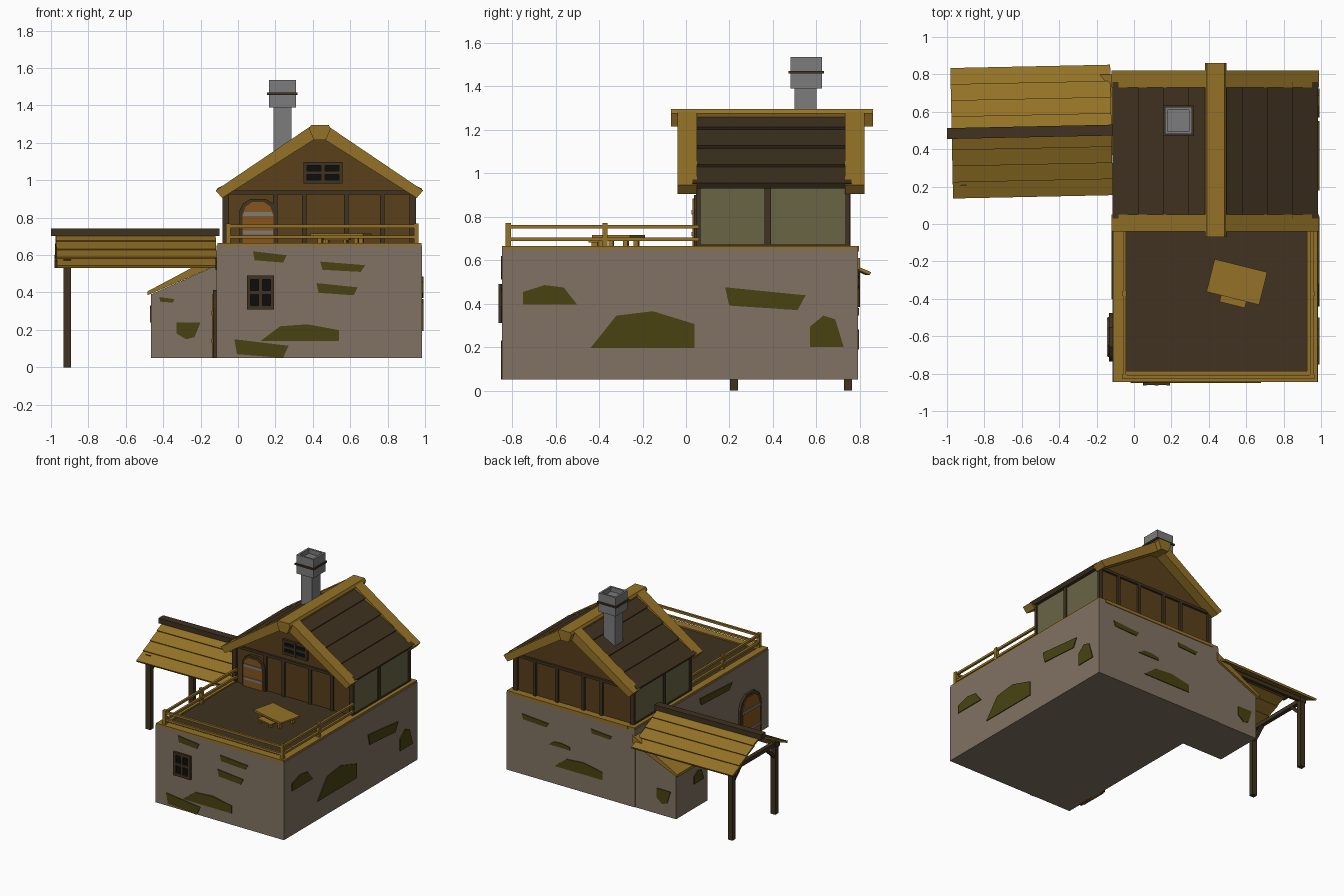
import bpy, bmesh
from math import radians
from mathutils import Matrix, Vector

if "Cube" in bpy.data.objects:
    bpy.data.objects.remove(bpy.data.objects["Cube"])


def mat(name, r, g, b):
    m = bpy.data.materials.new(name)
    m.diffuse_color = (r, g, b, 1)
    m.use_nodes = True
    m.node_tree.nodes["Principled BSDF"].inputs["Base Color"].default_value = m.diffuse_color
    return m


STONE = mat("stone", .22, .17, .125)
MOSS = mat("moss", .065, .055, .005)
GOLD = mat("pale_wood", .30, .17, .02)
DARK = mat("dark_wood", .05, .032, .014)
WALL = mat("wall_wood", .10, .05, .011)
PANEL = mat("side_panel", .14, .13, .06)
DOOR = mat("door_wood", .24, .09, .012)
BLACK = mat("glass", .004, .004, .004)
GREY = mat("chimney_grey", .2, .2, .2)


def prism(name, pts, axis, a, b, m):
    """Extrude a 2D outline from a to b along the axis; outline uses the other two axes."""
    place = {'x': lambda p, d: (d, p[0], p[1]),
             'y': lambda p, d: (p[0], d, p[1]),
             'z': lambda p, d: (p[0], p[1], d)}[axis]
    bm = bmesh.new()
    lo = [bm.verts.new(place(p, a)) for p in pts]
    hi = [bm.verts.new(place(p, b)) for p in pts]
    bm.faces.new(lo)
    bm.faces.new(hi)
    for i in range(len(pts)):
        j = (i + 1) % len(pts)
        bm.faces.new((lo[i], lo[j], hi[j], hi[i]))
    bmesh.ops.recalc_face_normals(bm, faces=bm.faces)
    me = bpy.data.meshes.new(name)
    bm.to_mesh(me)
    bm.free()
    me.materials.append(m)
    o = bpy.data.objects.new(name, me)
    bpy.context.collection.objects.link(o)
    return o


def rect(u0, u1, v0, v1):
    return [(u0, v0), (u1, v0), (u1, v1), (u0, v1)]


def box(name, x0, x1, y0, y1, z0, z1, m):
    return prism(name, rect(x0, x1, y0, y1), 'z', z0, z1, m)


def lapped(name, p0, p1, n, t, axis, a, b, m):
    """Overlapping planks from the eave p0 up to the ridge p1."""
    p0, p1 = Vector(p0), Vector(p1)
    d = p1 - p0
    nrm = Vector((-d.y, d.x)).normalized()
    nrm = nrm if nrm.y > 0 else -nrm
    out = []
    for i in range(n):
        s, e = p0 + d * (i / n), p0 + d * min(1, (i + 1.1) / n)
        out.append(prism(f"{name}_{i + 1}", [s + nrm * t * .6, e, e - nrm * t, s - nrm * t * .5],
                         axis, a, b, m))
    return out


def window(name, cx, cz, w, h, y):
    prism(name + "_glass", rect(cx - w/2, cx + w/2, cz - h/2, cz + h/2), 'y', y - .006, y + .01, BLACK)
    for s in (-1, 0, 1):
        u, v = cx + s * (w/2 - .01), cz + s * (h/2 - .01)
        prism(name + "_upright", rect(u - .01, u + .01, cz - h/2, cz + h/2), 'y', y - .018, y, DARK)
        prism(name + "_bar", rect(cx - w/2, cx + w/2, v - .01, v + .01), 'y', y - .017, y, DARK)


def door(name, axis, c, z0, w, h, pos):
    def arch(k):
        half = [(.5, 0), (.5, .72), (.4, .88), (.2, .98)]
        pts = half + [(-u, v) for u, v in reversed(half)]
        return [(c + u * w * k, z0 + v * (h - (1 - k) * w / 2)) for u, v in pts]
    prism(name + "_frame", arch(1), axis, pos - .018, pos + .01, DARK)
    prism(name + "_leaf", arch(.82), axis, pos - .024, pos, DOOR)
    for f in (.22, .62):
        z = z0 + f * h
        prism(name + "_hinge", rect(c - w * .4, c + w * .4, z, z + .02), axis, pos - .03, pos, GREY)


SLAB = [(0, 1), (1, .65), (.9, 0), (.05, .2)]
HUMP = [(0, 0), (.25, .88), (.6, 1), (1, .65), (1, 0)]


def moss(axis, pos, outline, u0, u1, v0, v1):
    """Thin patch: the unit outline fitted between the bounds (u0 > u1 mirrors it)."""
    pts = [(u0 + (u1 - u0) * a, v0 + (v1 - v0) * b) for a, b in outline]
    prism("moss_patch", pts, axis, pos - .006, pos + .006, MOSS)


# Stone ground floor and lean-to
X0, X1, Y0, Y1 = -.115, .985, -.845, .79
box("stone_base", X0, X1, Y0, Y1, .05, .65, STONE)
prism("lean_to", [(-.465, .05), (-.1, .05), (-.1, .55), (-.465, .39)], 'y', .4, .785, STONE)
prism("lean_to_roof", [(-.485, .385), (-.1, .55), (-.1, .61), (-.485, .405)], 'y', .37, .8, GOLD)

# Moss on the front, right, back, left and lean-to walls
moss('y', Y0, SLAB, .08, .26, .56, .62)
moss('y', Y0, SLAB, .44, .68, .51, .565)
moss('y', Y0, SLAB, .42, .64, .385, .45)
moss('y', Y0, SLAB, -.02, .27, .05, .15)
moss('y', Y0, HUMP, .12, .54, .14, .23)
moss('x', X1, HUMP, -.5, -.75, .395, .485)
moss('x', X1, HUMP, -.44, .04, .195, .365)
moss('x', X1, SLAB, .18, .55, .37, .475)
moss('x', X1, HUMP, .725, .57, .2, .345)
moss('y', Y1, SLAB, .85, .62, .47, .52)
moss('y', Y1, SLAB, .26, .08, .52, .56)
moss('y', Y1, HUMP, .62, .44, .345, .38)
moss('y', Y1, HUMP, .57, .16, .19, .28)
moss('x', X0, SLAB, 0, -.4, .52, .59)
moss('y', .4, SLAB, -.42, -.34, .345, .375)
moss('y', .4, HUMP, -.2, -.33, .24, .15)
moss('y', .785, HUMP, -.42, -.3, .25, .14)
moss('x', -.465, HUMP, .45, .57, .24, .33)

# Ground floor window and side door
window("lower_window", .12, .40, .145, .18, Y0)
door("lower_door", 'x', -.605, .05, .26, .37, X0)

# Deck, rim and railing
box("deck_floor", -.06, .94, -.79, .06, .64, .654, DARK)
for x in (-.11, .925):
    box("rim_side", x, x + .055, Y0, Y1, .64, .664, GOLD)
for y in (Y0, .735):
    box("rim_end", -.055, .925, y, y + .06, .64, .664, GOLD)
for z in (.688, .745):
    box("front_rail", -.06, .96, -.825, -.808, z, z + .017, GOLD)
    for x in (-.06, .943):
        box("side_rail", x, x + .017, -.825, .06, z, z + .017, GOLD)
for x in (-.065, .94):
    for y in (-.83, -.385):
        box("rail_post", x, x + .025, y, y + .025, .65, .77, GOLD)

# Table and bench, turned on the deck
turn = Matrix.Translation((.55, -.31, 0)) @ Matrix.Rotation(radians(-14), 4, 'Z')
seat = [box("table_top", -.145, .145, -.09, .09, .702, .716, GOLD),
        box("bench_seat", -.065, .075, -.125, -.075, .68, .69, GOLD)]
for x in (-.1, .1):
    for y in (-.06, .06):
        seat.append(box("table_leg", x - .011, x + .011, y - .011, y + .011, .65, .705, GOLD))
    seat.append(box("bench_leg", x * .5 - .008, x * .5 + .008, -.115, -.085, .65, .682, GOLD))
for o in seat:
    o.matrix_world = turn

# Upper timber house
prism("upper_house", [(-.07, .65), (.94, .65), (.94, .92), (.435, 1.24), (-.07, .92)], 'y', .06, .74, WALL)
for y in (.045, .74):
    for x in (-.06, .2, .355, .58, .77, .93):
        box("wall_post", x - .012, x + .012, y, y + .016, .65, .93, DARK)
    box("tie_beam", -.075, .945, y, y + .016, .925, .945, DARK)
for x in (-.07, .94):
    box("side_panel", x - .004, x + .004, .06, .74, .66, .93, PANEL)
    for y in (.045, .36, .733):
        box("side_post", x - .012, x + .012, y, y + (.03 if y == .36 else .022), .65, .94, DARK)
    box("side_sill", x - .012, x + .012, .045, .755, .65, .672, DARK)
door("upper_door", 'y', .107, .655, .2, .25, .055)
window("gable_window", .455, 1.04, .21, .115, .06)

# Main roof: lapped planks, bargeboards, ridge beam
for name, x in (("left", -.105), ("right", .975)):
    lapped("roof_plank_" + name, (x, .94), (.435, 1.285), 4, .028, 'y', .03, .76, DARK)
barge = [(-.12, .945), (.39, 1.29), (.48, 1.29), (.99, .945), (.955, .905), (.435, 1.235), (-.085, .905)]
for name, y in (("front", -.04), ("back", .73)):
    prism(name + "_bargeboard", barge, 'y', y, y + .09, GOLD)
prism("ridge_beam", [(.39, 1.295), (.485, 1.295), (.495, 1.275), (.47, 1.215), (.405, 1.215), (.38, 1.275)],
      'y', -.07, .86, GOLD)

# Chimney with hollow head
box("chimney_stack", .19, .285, .5, .6, 1.0, 1.4, GREY)
box("chimney_head", .165, .31, .48, .625, 1.39, 1.5, GREY)
box("chimney_band", .156, .319, .471, .634, 1.457, 1.47, DARK)
for a in (0, .13):
    box("chimney_lip_side", .165 + a, .18 + a, .48, .625, 1.5, 1.535, GREY)
    box("chimney_lip_end", .18, .295, .48 + a, .495 + a, 1.5, 1.535, GREY)

# Plank canopy on two posts
canopy = []
for name, y in (("front", .15), ("back", .84)):
    canopy += lapped("canopy_plank_" + name, (y, .537), (.495, .715), 4, .014, 'x', -.975, -.12, GOLD)
canopy.append(box("canopy_ridge", -1.0, -.1, .465, .523, .703, .742, DARK))
pivot = Matrix.Translation((-.5, .5, 0))
for o in canopy:
    o.matrix_world = pivot @ Matrix.Rotation(radians(1.2), 4, 'Z') @ pivot.inverted()
for y, s in ((.22, 1), (.745, -1)):
    box("canopy_post", -.932, -.892, y - .018, y + .018, 0, .575, DARK)
    prism("canopy_brace", [(y, .42), (y + s * .12, .535), (y + s * .09, .535), (y, .45)], 'x', -.925, -.9, DARK)
    box("canopy_side_beam", -.95, -.12, y - .012, y + .012, .53, .56, DARK)
box("canopy_cross_beam", -.927, -.897, .2, .765, .525, .555, DARK)
